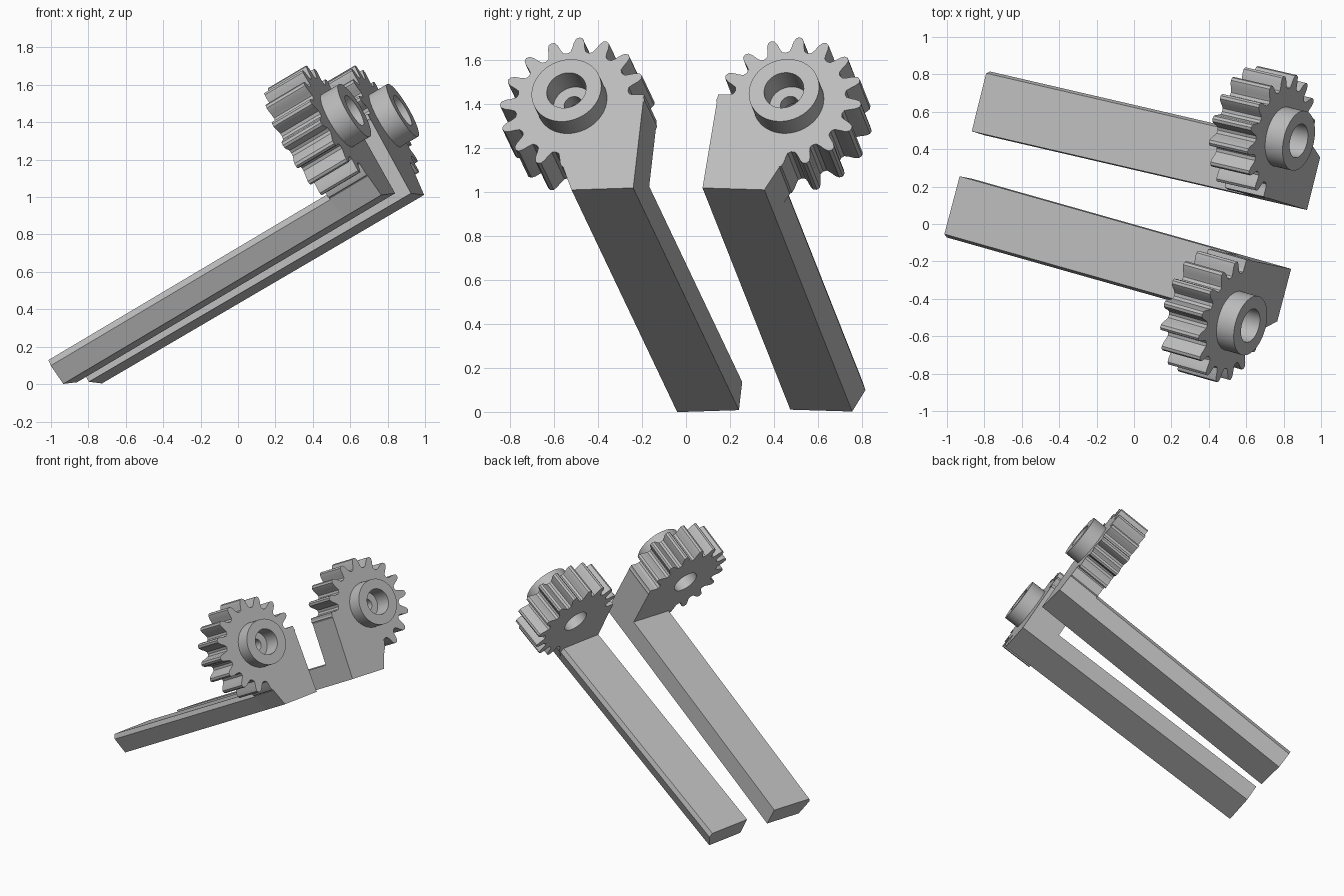
import bpy, bmesh, math
from mathutils import Vector, Matrix

if "Cube" in bpy.data.objects:
    bpy.data.objects.remove(bpy.data.objects["Cube"])

grey = bpy.data.materials.new("plain_grey")
grey.use_nodes = True
colour = (0.5, 0.5, 0.5, 1)
grey.diffuse_color = colour
grey.node_tree.nodes["Principled BSDF"].inputs["Base Color"].default_value = colour

TEETH = 16
THICK = 0.245           # gear and plate thickness
LENGTH = 2.035          # arm length behind the front face
CENTRE = (0.335, 0.46)  # gear centre measured from the inner bottom corner
# half a tooth, as (degrees from its middle, radius)
HALF_TOOTH = [(11.25, 0.262), (7.6, 0.268), (5.8, 0.288), (4.4, 0.315), (2.6, 0.334)]
TOOTH = [(-a, r) for a, r in HALF_TOOTH] + [(0, 0.34)] + [p for p in HALF_TOOTH[:0:-1]]


def loft(bm, loops, closed):
    """Skin loops of equal length; cap the ends, or join last to first."""
    rings = [[bm.verts.new(p) for p in loop] for loop in loops]
    pairs = list(zip(rings, rings[1:]))
    if closed:
        pairs.append((rings[-1], rings[0]))
    else:
        bm.faces.new(rings[0])
        bm.faces.new(rings[-1])
    for a, b in pairs:
        for i in range(len(a)):
            j = (i + 1) % len(a)
            bm.faces.new((a[i], a[j], b[j], b[i]))


def finish(name, loops, place, closed=False):
    bm = bmesh.new()
    loft(bm, loops, closed)
    bmesh.ops.transform(bm, matrix=place, verts=bm.verts)
    bmesh.ops.recalc_face_normals(bm, faces=bm.faces)
    mesh = bpy.data.meshes.new(name)
    bm.to_mesh(mesh)
    bm.free()
    mesh.materials.append(grey)
    obj = bpy.data.objects.new(name, mesh)
    bpy.context.collection.objects.link(obj)
    return obj


def prism(name, section, back, place):
    finish(name, [[(w, v, n) for w, v in section] for n in (back, 0)], place)


def ring(n, radius=None):
    """Circle at depth n, or the toothed outline when no radius is given."""
    points = []
    for k in range(TEETH):
        for offset, r in TOOTH:
            a = math.radians(k * 360 / TEETH + offset)
            r = radius or r
            points.append((CENTRE[0] + r * math.cos(a), CENTRE[1] + r * math.sin(a), n))
    return points


def build(side, corner, axis, up, outward):
    # local frame: outward, up the plate, along the gear axis
    n = Vector(axis).normalized()
    v = Vector(up)
    v = (v - n * v.dot(n)).normalized()
    w = v.cross(n) * outward
    place = Matrix((w, v, n)).transposed().to_4x4()
    place.translation = corner

    # long arm behind the plate
    prism(side + "_arm", [(0, 0), (0.29, 0), (0.335, 0.114), (0.32, 0.148), (0, 0.148)],
          -LENGTH, place)
    # plate joining the arm to the gear, stopping short of the bore
    prism(side + "_plate", [(0, 0), (0.29, 0), (0.342, 0.12), (0.30, 0.25),
                            (0.17, 0.42), (0.15, 0.49), (0, 0.49)], -THICK, place)
    # gear with raised collar, counterbores and a small through hole
    gear = finish(side + "_gear", [
        ring(-THICK), ring(0), ring(0, 0.163), ring(0.11, 0.163),
        ring(0.11, 0.092), ring(-0.02, 0.092), ring(-0.02, 0.042),
        ring(-0.09, 0.042), ring(-0.09, 0.092), ring(-THICK, 0.092)], place, closed=True)
    bpy.ops.object.select_all(action='DESELECT')
    gear.select_set(True)
    bpy.context.view_layer.objects.active = gear
    bpy.ops.object.shade_smooth_by_angle(angle=math.radians(32))


build("front", (0.84, -0.24, 1.02), (0.835, -0.236, 0.496), (-0.485, 0.10, 0.87), -1)
build("back", (0.925, 0.075, 1.02), (0.846, -0.196, 0.495), (-0.475, 0.145, 0.868), 1)
